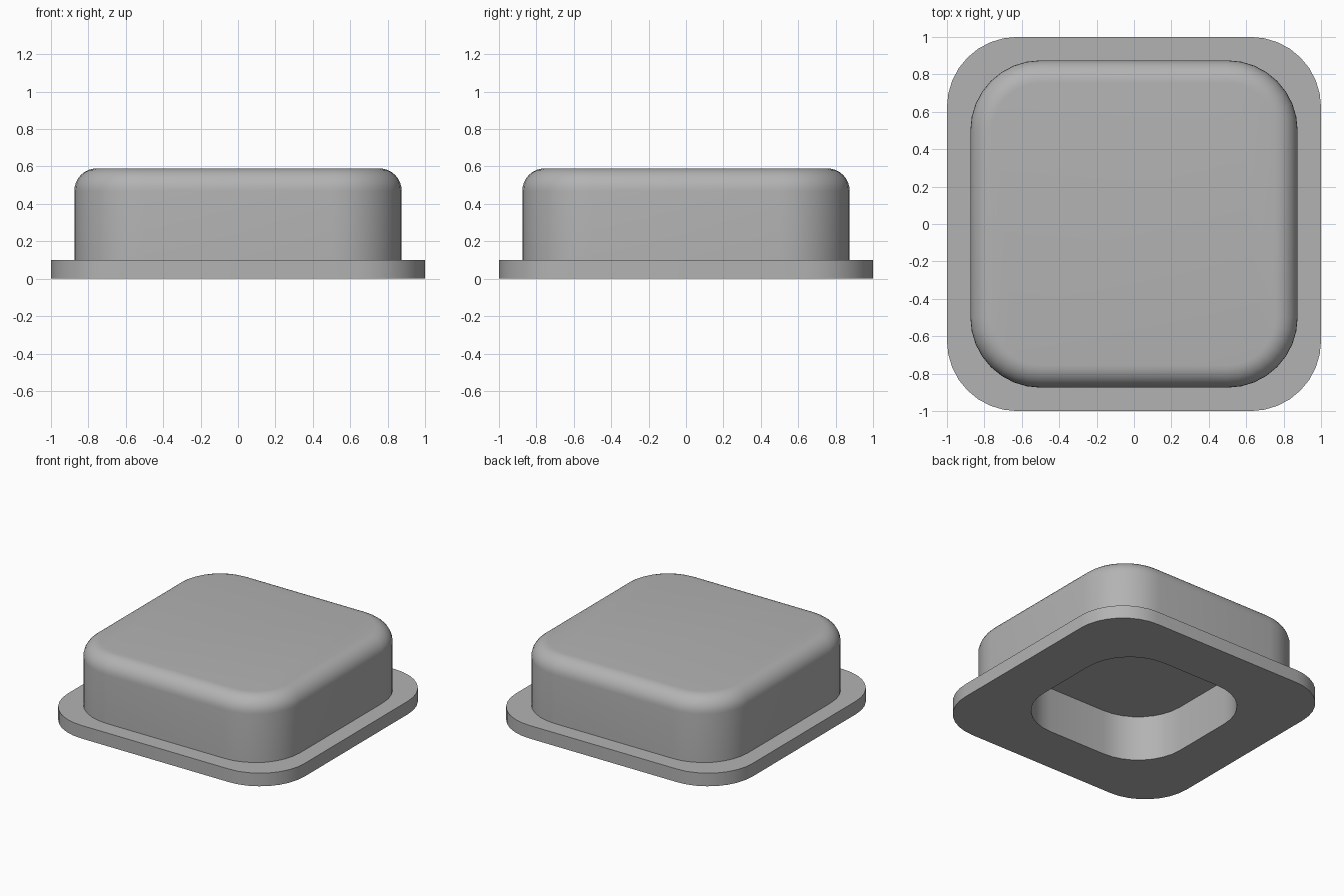
import bpy, bmesh, math

if "Cube" in bpy.data.objects:
    bpy.data.objects.remove(bpy.data.objects["Cube"], do_unlink=True)

SEGMENTS = 8      # steps per rounded corner
CORNER = 0.375    # corner radius seen from above
FILLET = 0.12     # radius of the upper rim
TOP = 0.59
FLANGE_TOP = 0.1
BODY = 0.875
HOLE = 0.615
CEILING = 0.345

grey = bpy.data.materials.new("plain grey")
grey.use_nodes = True
colour = (0.45, 0.45, 0.45, 1)
grey.diffuse_color = colour
grey.node_tree.nodes["Principled BSDF"].inputs["Base Color"].default_value = colour


def ring(bm, half, radius, z):
    """Rounded square of vertices at height z."""
    verts = []
    for corner in range(4):
        mid = math.pi / 4 + corner * math.pi / 2
        cx = math.copysign(half - radius, math.cos(mid))
        cy = math.copysign(half - radius, math.sin(mid))
        for i in range(SEGMENTS + 1):
            a = (corner + i / SEGMENTS) * math.pi / 2
            verts.append(bm.verts.new((cx + radius * math.cos(a),
                                       cy + radius * math.sin(a), z)))
    return verts


def loft(name, sections):
    """Skin the sections in order and cap both ends."""
    bm = bmesh.new()
    rings = [ring(bm, *s) for s in sections]
    for low, high in zip(rings, rings[1:]):
        for i in range(len(low)):
            j = (i + 1) % len(low)
            bm.faces.new((low[i], low[j], high[j], high[i]))
    bm.faces.new(rings[0])
    bm.faces.new(rings[-1])
    bmesh.ops.recalc_face_normals(bm, faces=bm.faces)
    mesh = bpy.data.meshes.new(name)
    bm.to_mesh(mesh)
    bm.free()
    mesh.materials.append(grey)
    obj = bpy.data.objects.new(name, mesh)
    bpy.context.collection.objects.link(obj)
    bpy.ops.object.select_all(action="DESELECT")
    obj.select_set(True)
    bpy.context.view_layer.objects.active = obj
    bpy.ops.object.shade_smooth_by_angle(angle=math.radians(35))
    return obj


# Cavity ceiling and walls, flange, then the body walls
sections = [(HOLE, CORNER, CEILING), (HOLE, CORNER, 0),
            (1, CORNER, 0), (1, CORNER, FLANGE_TOP), (BODY, CORNER, FLANGE_TOP)]

# Rounded upper rim
for i in range(SEGMENTS + 1):
    a = i / SEGMENTS * math.pi / 2
    inset = FILLET * (1 - math.cos(a))
    sections.append((BODY - inset, CORNER - inset, TOP - FILLET * (1 - math.sin(a))))

loft("hollow_flanged_cap", sections)
